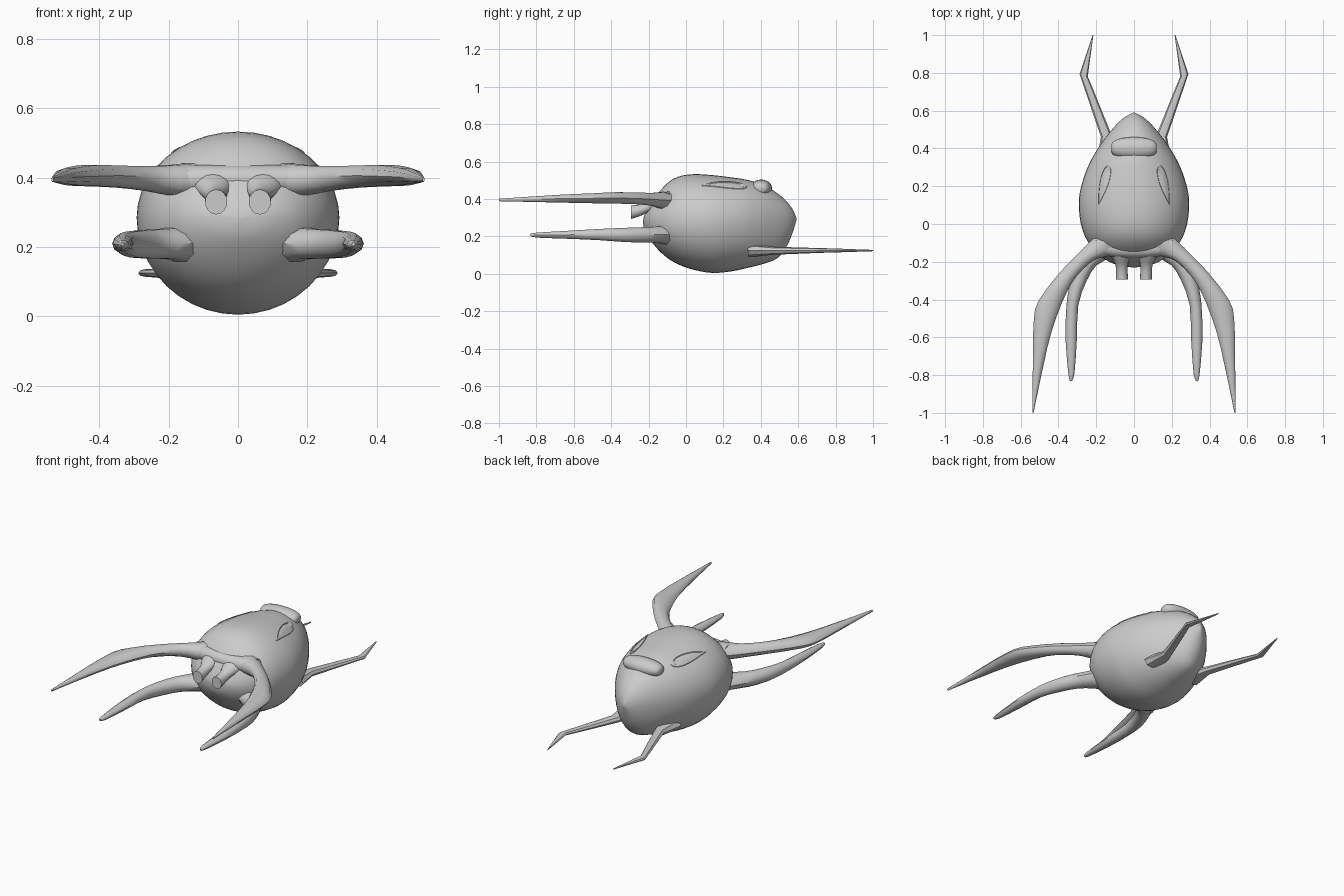
import bpy, bmesh, math
from mathutils import Vector
from mathutils.bvhtree import BVHTree

if "Cube" in bpy.data.objects:
    bpy.data.objects.remove(bpy.data.objects["Cube"])


def make(name, verts, faces, angle=40):
    me = bpy.data.meshes.new(name)
    me.from_pydata([tuple(v) for v in verts], [], faces)
    bm = bmesh.new()
    bm.from_mesh(me)
    bmesh.ops.recalc_face_normals(bm, faces=bm.faces)
    bm.to_mesh(me)
    bm.free()
    ob = bpy.data.objects.new(name, me)
    bpy.context.collection.objects.link(ob)
    bpy.ops.object.select_all(action='DESELECT')
    ob.select_set(True)
    bpy.context.view_layer.objects.active = ob
    bpy.ops.object.shade_smooth_by_angle(angle=math.radians(angle))
    return ob


def loft(rings):
    n = len(rings[0])
    verts = [v for r in rings for v in r]
    faces = [(i * n + j, i * n + (j + 1) % n, (i + 1) * n + (j + 1) % n, (i + 1) * n + j)
             for i in range(len(rings) - 1) for j in range(n)]
    faces += [tuple(range(n)), tuple(range((len(rings) - 1) * n, len(rings) * n))]
    return verts, faces


def smooth_path(rows, steps):
    """Catmull-Rom interpolation of rows of numbers."""
    out = []
    for i in range(len(rows) - 1):
        a, b, c, d = (rows[max(i - 1, 0)], rows[i], rows[i + 1], rows[min(i + 2, len(rows) - 1)])
        for s in range(steps):
            t = s / steps
            out.append([0.5 * (2 * q + (r - p) * t + (2 * p - 5 * q + 4 * r - u) * t * t
                               + (3 * q - p - 3 * r + u) * t ** 3)
                        for p, q, r, u in zip(a, b, c, d)])
    return out + [list(rows[-1])]


def limb(name, rows, steps=2, sides=10):
    """Pair of mirrored limbs; rows are inner x,y, outer x,y, low z, high z."""
    rows = smooth_path(rows, steps) if steps > 1 else rows
    for label, sx in (("right", 1), ("left", -1)):
        rings = []
        for xi, yi, xo, yo, lo, hi in rows:
            ring = []
            for k in range(sides):
                a = 2 * math.pi * k / sides
                u, v = 0.5 + 0.5 * math.cos(a), 0.5 + 0.5 * math.sin(a)
                ring.append((sx * (xi + (xo - xi) * u), yi + (yo - yi) * u, lo + (hi - lo) * v))
            rings.append(ring)
        make(f"{name}_{label}", *loft(rings))


# Egg-shaped body: y, half width, top z, bottom z
stations = [(-.23, .006, .285, .272), (-.22, .08, .32, .23), (-.19, .15, .375, .18),
            (-.15, .20, .43, .13), (-.10, .24, .485, .085), (-.04, .27, .52, .05),
            (.04, .288, .533, .022), (.14, .291, .528, .005), (.24, .268, .516, .013),
            (.33, .232, .502, .032), (.42, .178, .472, .055), (.49, .125, .43, .085),
            (.54, .08, .385, .15), (.57, .042, .345, .22), (.59, .004, .30, .285)]
rings = []
for y, w, top, bot in smooth_path(stations, 3):
    mid = min(max(.285, bot + .003), top - .003)
    ring = []
    for k in range(40):
        a = 2 * math.pi * k / 40
        s = math.sin(a)
        ring.append((w * math.cos(a), y, mid + s * ((top - mid) if s > 0 else (mid - bot))))
    rings.append(ring)
body_verts, body_faces = loft(rings)
make("body", body_verts, body_faces)
tree = BVHTree.FromPolygons([Vector(v) for v in body_verts], body_faces)

# Teardrop windows laid on the upper body
tip, head, n = Vector((.192, .085)), Vector((.13, .325)), 28
axis = head - tip
side = Vector((axis.y, -axis.x)).normalized()
for label, sx in (("right", 1), ("left", -1)):
    rings = []
    for scale, lift in ((1, -.006), (1, .004), (.86, .005), (.8, .001), (.4, .004), (.02, .005)):
        ring = []
        for k in range(n):
            a = 2 * math.pi * k / n
            t = .5 - .5 * math.cos(a)
            width = .036 * math.sin(a) * math.sin(a / 2) ** 1.0
            p = tip + axis * (.55 + (t - .55) * scale) + side * width * scale
            hit = tree.ray_cast(Vector((p.x, p.y, 2)), Vector((0, 0, -1)))[0]
            ring.append((sx * p.x, p.y, hit.z + lift))
        rings.append(ring)
    make(f"window_{label}", *loft(rings), angle=30)

# Rounded hump behind the windows
rings = []
for i in range(1, 16):
    ph = math.pi * i / 16
    r, c = math.sin(ph) ** .6, -math.cos(ph)
    rings.append([(.122 * c, .402 + .058 * r * math.cos(2 * math.pi * k / 24),
                   .458 + .046 * r * math.sin(2 * math.pi * k / 24)) for k in range(24)])
make("top_hump", *loft(rings), angle=60)

# Upper front arms, sweeping out and forward
limb("upper_arm", [(.03, -.11, .14, .0, .34, .45), (.12, -.165, .225, -.085, .345, .44),
                   (.20, -.185, .305, -.165, .36, .435), (.27, -.24, .40, -.265, .37, .436),
                   (.34, -.33, .505, -.405, .374, .438), (.41, -.49, .53, -.50, .376, .432),
                   (.46, -.66, .535, -.68, .38, .424), (.532, -1.0, .538, -1.0, .388, .402)])

# Lower front arms
limb("lower_arm", [(.07, -.12, .18, -.02, .14, .28), (.13, -.18, .24, -.10, .162, .258),
                   (.20, -.22, .30, -.21, .165, .252), (.25, -.30, .345, -.34, .168, .248),
                   (.295, -.43, .36, -.47, .178, .242), (.303, -.62, .362, -.62, .186, .232),
                   (.315, -.79, .347, -.80, .193, .221), (.328, -.83, .338, -.833, .203, .214)])

# Thin rear legs with a sharp knee
limb("rear_leg", [(.07, .34, .20, .33, .09, .16), (.12, .475, .175, .46, .102, .145),
                  (.215, .71, .258, .705, .112, .138), (.245, .78, .288, .795, .114, .136),
                  (.215, 1.0, .219, 1.0, .121, .128)], steps=1, sides=8)

# Blunt mouth stubs under the brow
limb("mouth_stub", [(.0, -.10, .16, -.10, .33, .44), (.015, -.165, .125, -.165, .335, .415),
                    (.032, -.21, .10, -.21, .325, .385), (.034, -.25, .095, -.25, .307, .37),
                    (.031, -.293, .095, -.293, .294, .366)], sides=16)

# Brow ridge joining the upper arms
rings = []
for i in range(17):
    x = -.20 + .025 * i
    y = -.135 + .02 * (x / .2) ** 2
    rings.append([(x, y + .045 * math.cos(2 * math.pi * k / 12),
                   .395 + .042 * math.sin(2 * math.pi * k / 12)) for k in range(12)])
make("brow_ridge", *loft(rings))
